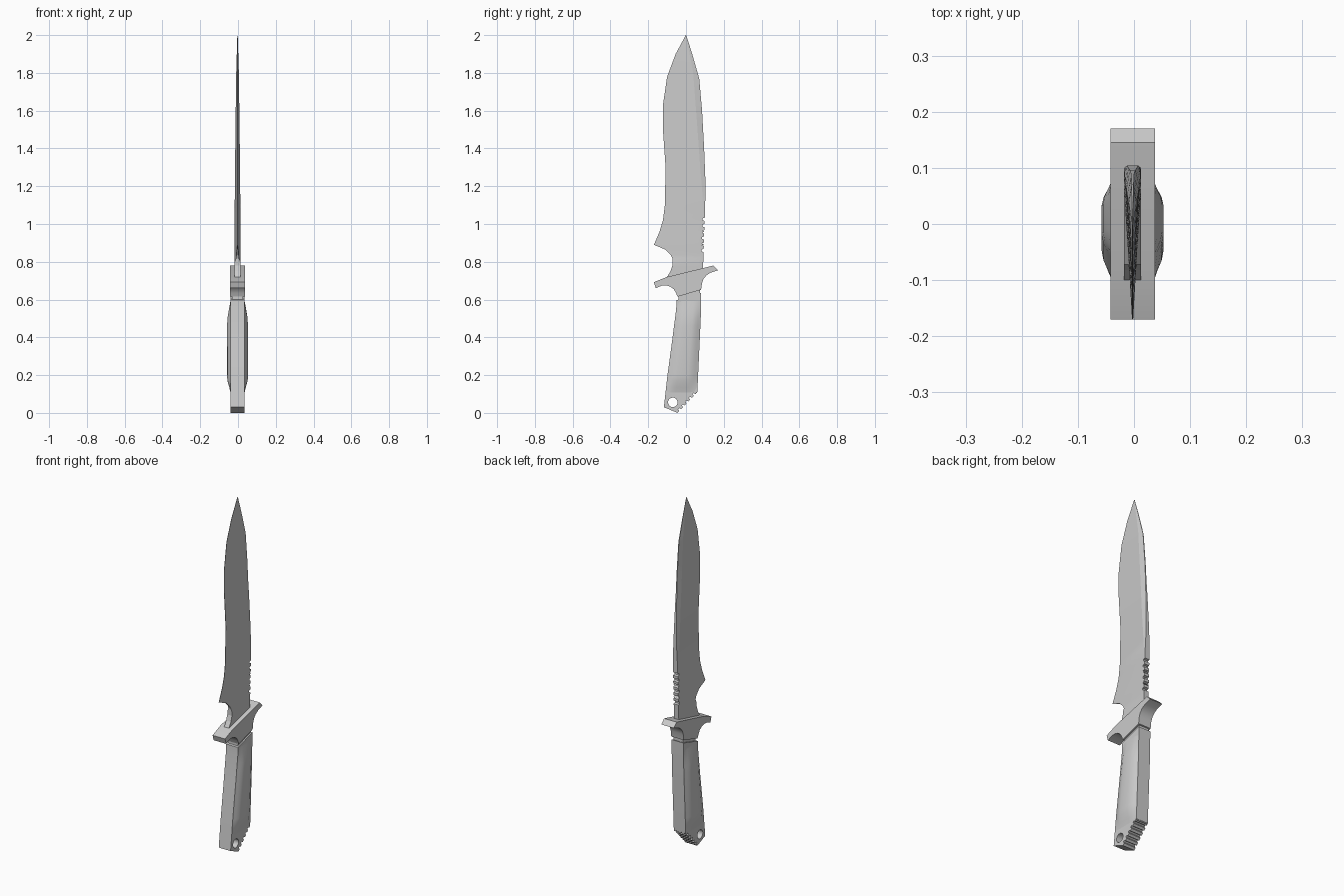
import bpy, bmesh, math

if "Cube" in bpy.data.objects:
    bpy.data.objects.remove(bpy.data.objects["Cube"])

CX = -0.0025  # shared mid-plane of the knife


def finish(obj, angle=30):
    bpy.ops.object.select_all(action='DESELECT')
    obj.select_set(True)
    bpy.context.view_layer.objects.active = obj
    if obj.type == 'CURVE':
        bpy.ops.object.convert(target='MESH')
        obj = bpy.context.object
    bpy.ops.object.shade_smooth_by_angle(angle=math.radians(angle))


def slab(name, half, *outlines):
    """Side outline(s) in (y, z), extruded along x; inner outlines become holes."""
    cu = bpy.data.curves.new(name, 'CURVE')
    cu.dimensions, cu.fill_mode, cu.extrude = '2D', 'BOTH', half
    for pts in outlines:
        sp = cu.splines.new('POLY')
        sp.points.add(len(pts) - 1)
        for p, (y, z) in zip(sp.points, pts):
            p.co = (y, z, 0, 1)
        sp.use_cyclic_u = True
    obj = bpy.data.objects.new(name, cu)
    obj.rotation_euler = (math.pi / 2, 0, math.pi / 2)
    obj.location.x = CX
    bpy.context.collection.objects.link(obj)
    finish(obj)


def loft(name, sections, angle=30):
    """Each section: (z, [(y, half_x), ...]) mirrored across the mid-plane."""
    bm = bmesh.new()
    rings = []
    for z, pts in sections:
        ring = [(h, y) for y, h in pts] + [(-h, y) for y, h in reversed(pts)]
        rings.append([bm.verts.new((CX + x, y, z)) for x, y in ring])
    n = len(rings[0])
    for a, b in zip(rings, rings[1:]):
        for i in range(n):
            j = (i + 1) % n
            bm.faces.new((a[i], a[j], b[j], b[i]))
    bm.faces.new(rings[0])
    bm.faces.new(rings[-1])
    bmesh.ops.recalc_face_normals(bm, faces=bm.faces)
    me = bpy.data.meshes.new(name)
    bm.to_mesh(me)
    bm.free()
    obj = bpy.data.objects.new(name, me)
    bpy.context.collection.objects.link(obj)
    finish(obj, angle)


def lerp(table, z):
    for (z0, v0), (z1, v1) in zip(table, table[1:]):
        if z0 <= z <= z1:
            return v0 + (v1 - v0) * (z - z0) / (z1 - z0)
    return table[0][1] if z < table[0][0] else table[-1][1]


# Blade: cutting edge, ridge, spine and thickness described along z
edge = [(0.70, -0.095), (0.72, -0.10), (0.75, -0.082), (0.78, -0.072), (0.818, -0.072),
        (0.835, -0.08), (0.865, -0.11), (0.89, -0.17), (0.96, -0.14), (1.02, -0.122),
        (1.1, -0.112), (1.3, -0.108), (1.5, -0.122), (1.63, -0.122), (1.78, -0.1),
        (1.9, -0.055), (2.0, -0.001)]
edge_half = [(0.80, 0.015), (0.82, 0.007), (0.865, 0.004), (0.89, 0.001), (2.0, 0.0008)]
ridge = [(0.70, 0.06), (1.0, 0.08), (1.15, 0.088), (1.3, 0.075), (1.5, 0.061),
         (1.8, 0.038), (2.0, 0.0)]
spine = [(0.70, 0.075), (0.76, 0.09), (1.05, 0.1), (1.2, 0.104), (1.4, 0.096), (1.6, 0.085),
         (1.77, 0.07), (1.9, 0.033), (2.0, 0.001)]
thick = [(0.70, 0.015), (1.1, 0.015), (1.5, 0.011), (1.8, 0.007), (2.0, 0.001)]
spine_half = [(1.05, 0.015), (1.2, 0.010), (1.5, 0.003), (2.0, 0.0008)]

# Thumb notches: extra stations where the spine dips
dips = {}
for k in range(6):
    z = 0.86 + k * 0.033
    for dz, d in ((-0.009, 0), (-0.005, 0.011), (0.005, 0.011), (0.009, 0)):
        dips[round(z + dz, 4)] = d
stations = sorted({z for t in (edge, ridge, spine) for z, _ in t} | {0.80} | set(dips))
loft("blade", [(z, [(lerp(edge, z), lerp(edge_half, z)),
                    (lerp(ridge, z), lerp(thick, z)),
                    (lerp(spine, z) - dips.get(z, 0), min(lerp(spine_half, z), lerp(thick, z)))])
               for z in stations], 12)

# Slanted cross guard with concave undersides
slab("guard", 0.0395, [
    (-0.17, 0.692), (-0.1, 0.72), (0.145, 0.78), (0.17, 0.755), (0.13, 0.742), (0.108, 0.728),
    (0.093, 0.71), (0.085, 0.688), (0.08, 0.652), (-0.045, 0.615), (-0.053, 0.635),
    (-0.065, 0.655), (-0.083, 0.668), (-0.105, 0.675), (-0.13, 0.673), (-0.16, 0.66)])

# Recessed neck between guard and grip
slab("neck", 0.030, [(-0.04, 0.59), (0.073, 0.62), (0.073, 0.665), (-0.04, 0.63)])

# Grip core with ribbed butt and lanyard hole
ribs, count = [], 6
y0, z0, y1, z1 = 0.06, 0.11, -0.045, 0.0
for k in range(count):
    for f, d in ((0.0, 0), (0.5, 0), (0.6, 0.011), (0.9, 0.011)):
        t = (k + f) / (count - 0.5)
        if t <= 1.0:
            ribs.append((y0 + (y1 - y0) * t - 0.72 * d, z0 + (z1 - z0) * t + 0.69 * d))
hole = [(-0.07 + 0.025 * math.cos(a * math.tau / 20), 0.056 + 0.025 * math.sin(a * math.tau / 20))
        for a in range(20)]
slab("grip_core", 0.0375,
     [(-0.05, 0.597), (0.08, 0.635), (0.078, 0.5)] + ribs +
     [(-0.117, 0.03), (-0.098, 0.2), (-0.071, 0.4), (-0.052, 0.55)], hole)

# Swollen grip sides, tapering into the core at both ends
front = [(0.03, -0.117), (0.2, -0.098), (0.4, -0.071), (0.55, -0.052), (0.6, -0.049)]
back = [(0.11, 0.06), (0.5, 0.078), (0.635, 0.08)]
swell = [(0.105, 0.0), (0.135, 0.35), (0.17, 0.9), (0.2, 1.0), (0.46, 1.0), (0.505, 0.85),
         (0.555, 0.4), (0.595, 0.0)]
bulge = [(0.0, 0.0), (0.1, 0.4), (0.2, 0.8), (0.32, 1.0), (0.68, 1.0), (0.8, 0.8),
         (0.9, 0.4), (1.0, 0.0)]
grip = []
for z, s in swell:
    f, b = lerp(front, z) + 0.001, lerp(back, z) - 0.001
    grip.append((z, [(f + (b - f) * u, 0.037 + 0.0185 * s * h) for u, h in bulge]))
loft("grip_sides", grip, 35)
